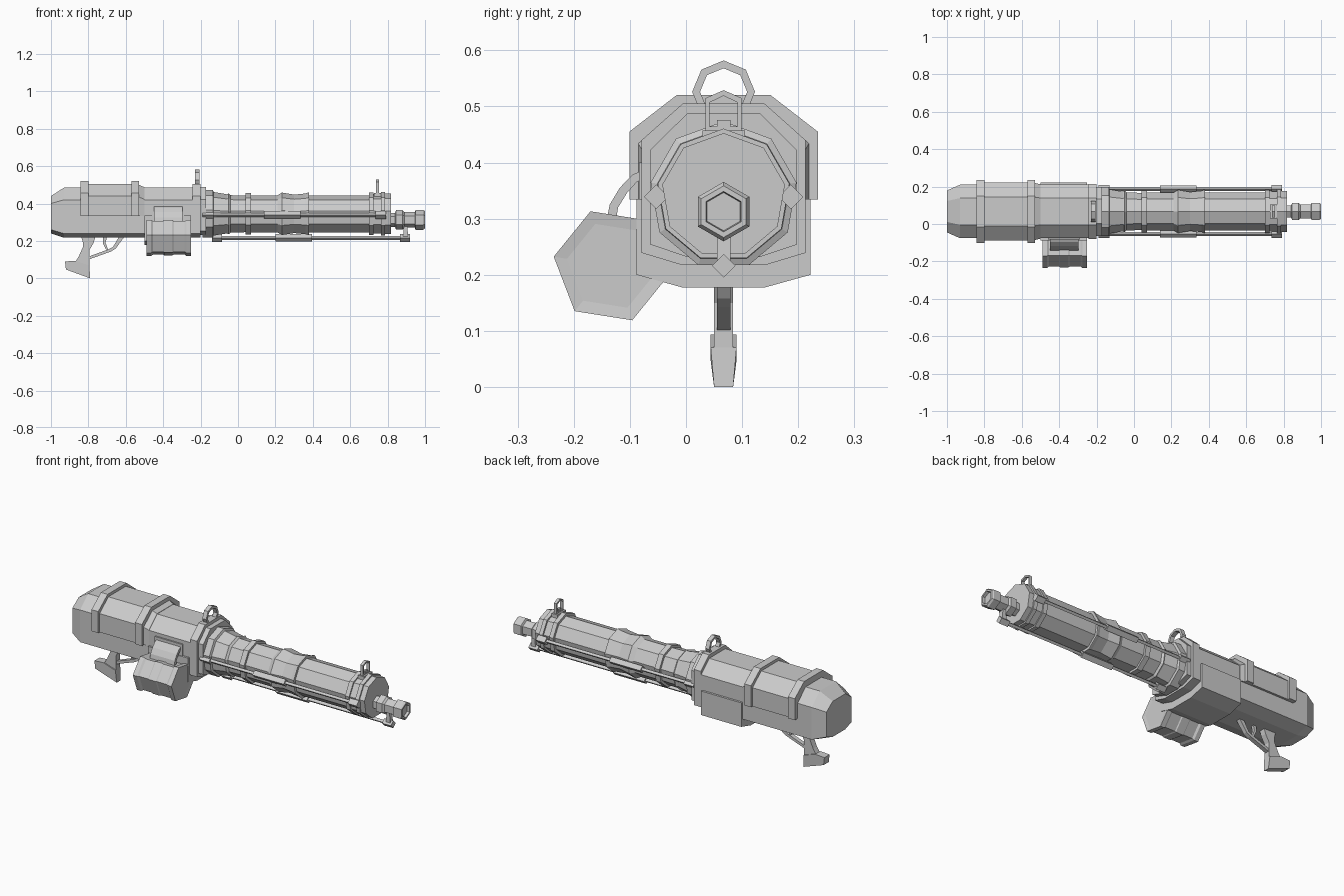
import bpy, bmesh
from math import sin, cos, pi, radians

Y0 = 0.067   # centre line of the weapon
BZ = 0.3415  # barrel axis height


def finish(name, bm):
    bmesh.ops.recalc_face_normals(bm, faces=bm.faces)
    me = bpy.data.meshes.new(name)
    bm.to_mesh(me)
    bm.free()
    ob = bpy.data.objects.new(name, me)
    bpy.context.collection.objects.link(ob)
    return ob


def loft(name, sections):
    """Skin matching (x, [(y, z)...]) sections along x and cap both ends."""
    bm = bmesh.new()
    loops = [[bm.verts.new((x, y, z)) for y, z in pts] for x, pts in sections]
    n = len(loops[0])
    for a, b in zip(loops, loops[1:]):
        for i in range(n):
            bm.faces.new((a[i], a[(i + 1) % n], b[(i + 1) % n], b[i]))
    bm.faces.new(loops[0])
    bm.faces.new(loops[-1])
    return finish(name, bm)


def ngon(n, r, y, z, start=90):
    return [(y + r * cos(radians(start) + 2 * pi * i / n),
             z + r * sin(radians(start) + 2 * pi * i / n)) for i in range(n)]


def lathe(name, profile, n, y, z, start=90):
    return loft(name, [(x, ngon(n, r, y, z, start)) for x, r in profile])


def hull(w, zb, zt, low=0.022, high=0.065):
    """Eight-sided body cross-section."""
    half = [(w / 2, zb), (w, zb + low), (w, zt - high), (w / 2, zt)]
    return [(Y0 + y, z) for y, z in half] + [(Y0 - y, z) for y, z in reversed(half)]


def arch(w, zt, high=0.065, zb=0.334):
    half = [(w, zb), (w, zt - high), (w / 2, zt)]
    return [(Y0 + y, z) for y, z in half] + [(Y0 - y, z) for y, z in reversed(half)]


def side_plate(name, pts, hw):
    """Extrude an (x, z) outline across y; hw may be a width or one per point."""
    ws = hw if isinstance(hw, list) else [hw] * len(pts)
    bm = bmesh.new()
    a = [bm.verts.new((x, Y0 - w, z)) for (x, z), w in zip(pts, ws)]
    b = [bm.verts.new((x, Y0 + w, z)) for (x, z), w in zip(pts, ws)]
    n = len(pts)
    for i in range(n):
        bm.faces.new((a[i], a[(i + 1) % n], b[(i + 1) % n], b[i]))
    bm.faces.new(a)
    bm.faces.new(b)
    return finish(name, bm)


def frame(name, x0, x1, outer, inner):
    """Open frame between two matching (y, z) outlines."""
    bm = bmesh.new()
    rings = [[bm.verts.new((x, y, z)) for y, z in p]
             for x, p in ((x0, outer), (x1, outer), (x1, inner), (x0, inner))]
    n = len(outer)
    for k in range(4):
        a, b = rings[k], rings[(k + 1) % 4]
        for i in range(n):
            bm.faces.new((a[i], a[(i + 1) % n], b[(i + 1) % n], b[i]))
    return finish(name, bm)


# Rear body
loft("rear_body", [(-1.0, hull(0.112, 0.24, 0.44, 0.02, 0.04)),
                   (-0.93, hull(0.143, 0.217, 0.485)),
                   (-0.23, hull(0.143, 0.217, 0.485))])

# Upper shroud with its two raised bands
loft("upper_shroud", [(-0.83, arch(0.155, 0.504)), (-0.54, arch(0.155, 0.504)),
                      (-0.50, arch(0.145, 0.487))])
for name, x in (("rear_band", -0.842), ("front_band", -0.57)):
    loft(name, [(x, arch(0.168, 0.52)), (x + 0.042, arch(0.168, 0.52))])

# Receiver tray
tray = [(0.155, 0.335), (0.155, 0.2), (0.072, 0.177)]
tray = [(Y0 + y, z) for y, z in tray] + [(Y0 - y, z) for y, z in reversed(tray)]
loft("receiver_tray", [(-0.5, tray), (-0.25, tray)])

# Flange and collar
loft("front_flange", [(-0.242, hull(0.146, 0.217, 0.505)), (-0.2, hull(0.146, 0.217, 0.505))])
loft("flange_step", [(-0.21, hull(0.131, 0.232, 0.487)), (-0.172, hull(0.131, 0.232, 0.487))])

# Nine-sided barrel
lathe("barrel", [(-0.19, 0.132), (-0.135, 0.132), (-0.13, 0.12), (-0.06, 0.108), (-0.05, 0.113),
                 (-0.04, 0.103), (0.04, 0.101), (0.04, 0.115), (0.07, 0.115), (0.07, 0.102),
                 (0.21, 0.102), (0.235, 0.117), (0.3, 0.106), (0.36, 0.112), (0.375, 0.117),
                 (0.38, 0.117), (0.38, 0.102), (0.7, 0.102), (0.7, 0.117), (0.725, 0.117),
                 (0.725, 0.109), (0.765, 0.109), (0.765, 0.119), (0.787, 0.119), (0.787, 0.111),
                 (0.817, 0.111)], 9, Y0, BZ)

# Hexagonal muzzle
lathe("muzzle", [(0.8, 0.038), (0.84, 0.038), (0.845, 0.052), (0.88, 0.052), (0.89, 0.042),
                 (0.945, 0.042), (0.95, 0.053), (0.99, 0.053), (1.0, 0.046), (1.0, 0.036),
                 (0.985, 0.034)], 6, Y0, 0.3125)

# Diamond-section rods with sleeves and end blocks
for side, s in (("left", -1), ("right", 1)):
    lathe(side + "_rod", [(-0.19, 0.021), (-0.13, 0.021), (-0.13, 0.010), (0.14, 0.010),
                          (0.14, 0.020), (0.335, 0.020), (0.335, 0.010), (0.735, 0.010),
                          (0.735, 0.022), (0.79, 0.022)], 4, Y0 + s * 0.12, 0.339)
lathe("lower_rod", [(-0.14, 0.021), (-0.085, 0.021), (-0.085, 0.010), (0.2, 0.010), (0.2, 0.020),
                    (0.395, 0.020), (0.395, 0.010), (0.865, 0.010), (0.865, 0.021),
                    (0.92, 0.021)], 4, Y0, 0.216)
side_plate("lower_rod_post", [(0.882, 0.22), (0.91, 0.22), (0.905, 0.28), (0.887, 0.28)], 0.012)

# Rear ring sight
frame("rear_ring_sight", -0.23, -0.206, ngon(8, 0.056, Y0, 0.526), ngon(8, 0.042, Y0, 0.526))


# Front sight
def house(w, zb, zs, zt):
    return [(Y0 - w, zb), (Y0 - w, zs), (Y0, zt), (Y0 + w, zs), (Y0 + w, zb)]


frame("front_sight", 0.737, 0.754, house(0.032, 0.44, 0.515, 0.529), house(0.025, 0.464, 0.507, 0.519))
base = [(Y0 - 0.038, 0.43), (Y0 - 0.038, 0.457), (Y0 + 0.038, 0.457), (Y0 + 0.038, 0.43)]
loft("front_sight_base", [(0.728, base), (0.764, base)])
post = [(Y0 - 0.012, 0.45), (Y0 - 0.012, 0.476), (Y0 + 0.012, 0.476), (Y0 + 0.012, 0.45)]
loft("front_sight_post", [(0.739, post), (0.752, post)])

# Ammunition drum
lathe("drum", [(-0.487, 0.080), (-0.49, 0.104), (-0.465, 0.104), (-0.455, 0.096), (-0.40, 0.096),
               (-0.395, 0.1), (-0.35, 0.1), (-0.345, 0.096), (-0.285, 0.096), (-0.275, 0.104),
               (-0.25, 0.104), (-0.253, 0.080)], 6, -0.133, 0.216, 51)

# Feed belt from the drum into the receiver
belt = [(-0.143, 0.29), (-0.136, 0.325), (-0.118, 0.355), (-0.096, 0.378), (-0.07, 0.39),
        (-0.07, 0.375), (-0.088, 0.365), (-0.105, 0.346), (-0.121, 0.32), (-0.126, 0.29)]
loft("feed_belt", [(-0.45, belt), (-0.298, belt)])
loft("feed_port", [(x, [(-0.084, 0.335), (-0.084, 0.4), (-0.07, 0.4), (-0.07, 0.335)])
                   for x in (-0.46, -0.288)])

# Pistol grip and pommel
side_plate("grip", [(-0.84, 0.23), (-0.76, 0.23), (-0.772, 0.19), (-0.795, 0.15), (-0.795, 0.07),
                    (-0.88, 0.07), (-0.85, 0.12), (-0.83, 0.165), (-0.83, 0.195)], 0.017)
side_plate("grip_pommel", [(-0.87, 0.094), (-0.795, 0.07), (-0.79, 0.0), (-0.92, 0.047), (-0.925, 0.09)],
           [0.023, 0.023, 0.017, 0.023, 0.023])

# Trigger and guard
side_plate("trigger_guard", [(-0.635, 0.225), (-0.605, 0.225), (-0.655, 0.158), (-0.68, 0.143),
                             (-0.8, 0.1), (-0.8, 0.116), (-0.69, 0.156), (-0.668, 0.168)], 0.012)
side_plate("trigger", [(-0.722, 0.225), (-0.7, 0.225), (-0.708, 0.19), (-0.695, 0.155),
                       (-0.705, 0.153), (-0.722, 0.188)], 0.008)
